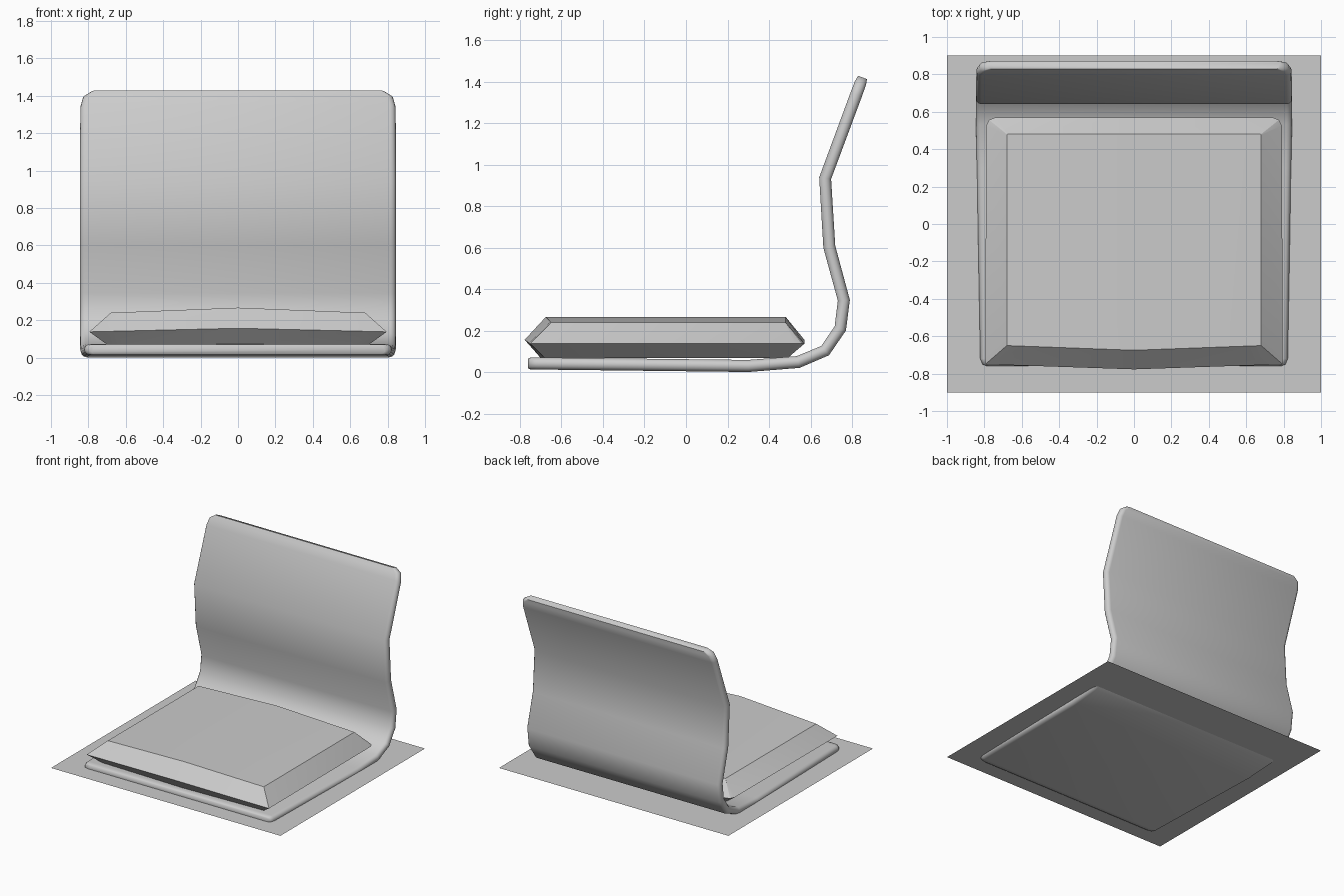
import bpy
from math import pi, sin, cos, radians
from mathutils import Vector

cube = bpy.data.objects.get("Cube")
if cube:
    bpy.data.objects.remove(cube, do_unlink=True)

grey = bpy.data.materials.new("light_grey")
grey.use_nodes = True
grey.diffuse_color = (0.6, 0.6, 0.6, 1)
grey.node_tree.nodes["Principled BSDF"].inputs["Base Color"].default_value = (0.6, 0.6, 0.6, 1)


def add_part(name, verts, faces, angle):
    mesh = bpy.data.meshes.new(name)
    mesh.from_pydata(verts, [], faces)
    mesh.materials.append(grey)
    obj = bpy.data.objects.new(name, mesh)
    bpy.context.collection.objects.link(obj)
    bpy.ops.object.select_all(action='DESELECT')
    obj.select_set(True)
    bpy.context.view_layer.objects.active = obj
    bpy.ops.object.shade_smooth_by_angle(angle=radians(angle))
    return obj


def bridge(rings):
    """Quads joining consecutive rings of equal length."""
    n = len(rings[0])
    return [(r * n + i, r * n + (i + 1) % n, (r + 1) * n + (i + 1) % n, (r + 1) * n + i)
            for r in range(len(rings) - 1) for i in range(n)]


# Floor sheet
add_part("floor_sheet", [(-1, -.9, .035), (1, -.9, .035), (1, .9, .035), (-1, .9, .035)],
         [(0, 1, 2, 3)], 30)

# Bent seat shell: stations of (y, z, half width, thickness) from front to top
stations = [
    (-.76, .043, .785, .046), (-.75, .043, .81, .056), (-.72, .043, .822, .058),
    (.30, .031, .84, .058), (.54, .05, .845, .058), (.67, .105, .845, .058),
    (.743, .212, .845, .058), (.76, .347, .845, .058), (.69, .605, .845, .058),
    (.67, .935, .845, .058), (.82, 1.339, .843, .058), (.84, 1.393, .828, .056),
    (.85, 1.42, .785, .046)]
path = [Vector((0, y, z)) for y, z, w, t in stations]
SEG = 6
rings = []
for i, (y, z, w, t) in enumerate(stations):
    before = (path[i] - path[max(i - 1, 0)]).normalized()
    after = (path[min(i + 1, len(path) - 1)] - path[i]).normalized()
    along = (before + after).normalized()
    normal = Vector((0, -along.z, along.y))
    r = t / 2
    ring = []
    for side in (1, -1):
        for k in range(SEG + 1):
            a = -pi / 2 + pi * k / SEG
            ring.append(path[i] + Vector((side * (w - r + r * cos(a)), 0, 0))
                        + normal * (side * r * sin(a)))
    rings.append(ring)
n = len(rings[0])
shell_faces = bridge(rings)
shell_faces = [f[::-1] for f in shell_faces]
last = (len(rings) - 1) * n
shell_faces += [tuple(range(n)), tuple(range(last + n - 1, last - 1, -1))]
add_part("seat_shell", [v for ring in rings for v in ring], shell_faces, 50)


# Faceted cushion: bottom, middle and top outlines
def outline(half, front, back, bulge, z_side, z_mid, cut):
    right = [(half * .85, front - bulge * .15, z_side + (z_mid - z_side) * .15),
             (half, front, z_side), (half - cut * .1, back - cut, z_side),
             (half - cut * .45, back - cut * .3, z_side), (half - cut * 1.2, back, z_side)]
    left = [(-x, y, z) for x, y, z in reversed(right)]
    return [(0, front - bulge, z_mid)] + right + [(0, back, z_mid)] + left


layers = [outline(.70, -.68, .49, .02, .07, .07, .01),
          outline(.795, -.75, .57, .027, .138, .157, .045),
          outline(.68, -.65, .48, .025, .24, .267, .004)]
n = len(layers[0])
half_n = n // 2
top = 2 * n
cushion_faces = bridge(layers) + [
    tuple(range(n - 1, -1, -1)),
    tuple(range(top, top + half_n + 1)),
    tuple(range(top + half_n, top + n)) + (top,)]
add_part("seat_cushion", [v for layer in layers for v in layer], cushion_faces, 22)
